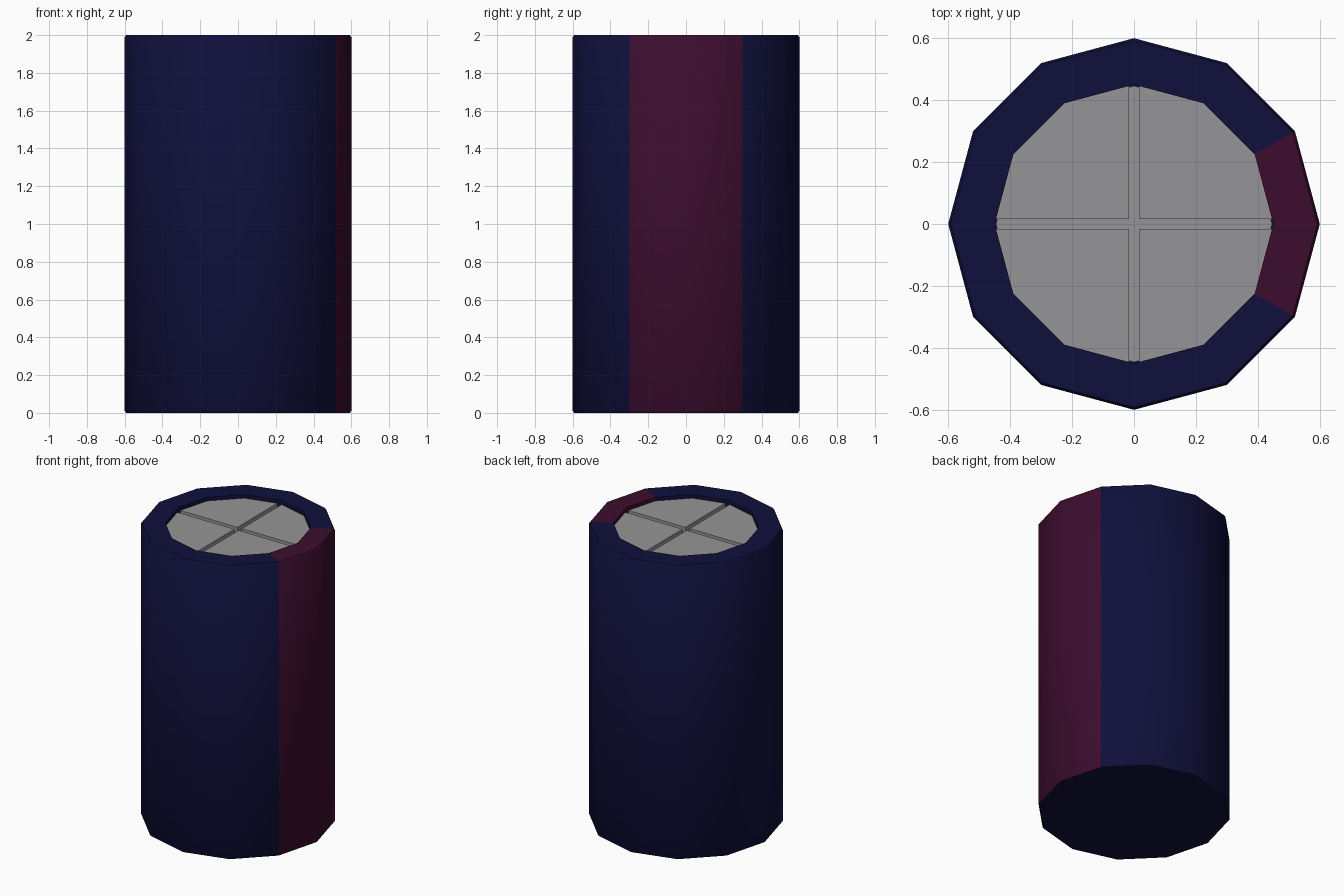
import bpy, bmesh, math

if "Cube" in bpy.data.objects:
    bpy.data.objects.remove(bpy.data.objects["Cube"])

def mat(name, c):
    m = bpy.data.materials.new(name)
    m.diffuse_color = (*c, 1)
    m.use_nodes = True
    m.node_tree.nodes["Principled BSDF"].inputs["Base Color"].default_value = m.diffuse_color
    return m

navy = mat("navy blue", (0.005, 0.005, 0.045))
plum = mat("dark plum", (0.045, 0.004, 0.027))
grey = mat("mid grey", (0.30, 0.30, 0.31))
N, R, H, TOP = 12, 0.45, 2.0, 1.975

def finish(bm, name, mats, angle):
    bmesh.ops.recalc_face_normals(bm, faces=bm.faces)
    me = bpy.data.meshes.new(name)
    bm.to_mesh(me)
    bm.free()
    for m in mats:
        me.materials.append(m)
    ob = bpy.data.objects.new(name, me)
    bpy.context.collection.objects.link(ob)
    me.shade_smooth()
    me.set_sharp_from_angle(angle=math.radians(angle))
    return ob

# twelve-sided casing with a slim rounded edge and an open rim
bm = bmesh.new()
profile = [(0.592, 0), (0.6, 0.01), (0.6, 1.99), (0.592, H), (R, H), (R, 1.93)]
rings = [[bm.verts.new((r * math.cos(2 * math.pi * i / N), r * math.sin(2 * math.pi * i / N), z))
          for i in range(N)] for r, z in profile]
for a, b in zip(rings, rings[1:]):
    for i in range(N):
        j = (i + 1) % N
        f = bm.faces.new((a[i], a[j], b[j], b[i]))
        f.material_index = int(i in (0, N - 1))   # plum strip on the +x side
bm.faces.new(rings[0])
bm.faces.new(rings[-1])
finish(bm, "casing", [navy, plum], 50)

# four grey segments separated by a cross-shaped slot
g, c, s = 0.016, R * math.cos(math.pi / 6), R / 2
pts = [(g, g), (s, g), (R - 0.004, g), (c, s), (s, c), (g, R - 0.004), (g, s), (s, s)]
quads = [(0, 1, 7, 6), (1, 2, 3, 7), (6, 7, 4, 5), (7, 3, 4)]
for k, (sx, sy) in enumerate([(1, 1), (-1, 1), (-1, -1), (1, -1)]):
    bm = bmesh.new()
    vs = [bm.verts.new((x * sx, y * sy, TOP)) for x, y in pts]
    for q in quads:
        bm.faces.new([vs[i] for i in q])
    low = [bm.verts.new((x * sx, y * sy, 1.93)) for x, y in pts[:7]]
    for i in range(7):
        j = (i + 1) % 7
        bm.faces.new((vs[i], vs[j], low[j], low[i]))
    finish(bm, f"core_segment_{k + 1}", [grey], 40)

# grey floor of the slot
bm = bmesh.new()
bmesh.ops.create_circle(bm, cap_ends=True, segments=N, radius=R - 0.004)
bmesh.ops.translate(bm, verts=bm.verts, vec=(0, 0, 1.94))
finish(bm, "slot_floor", [grey], 40)
